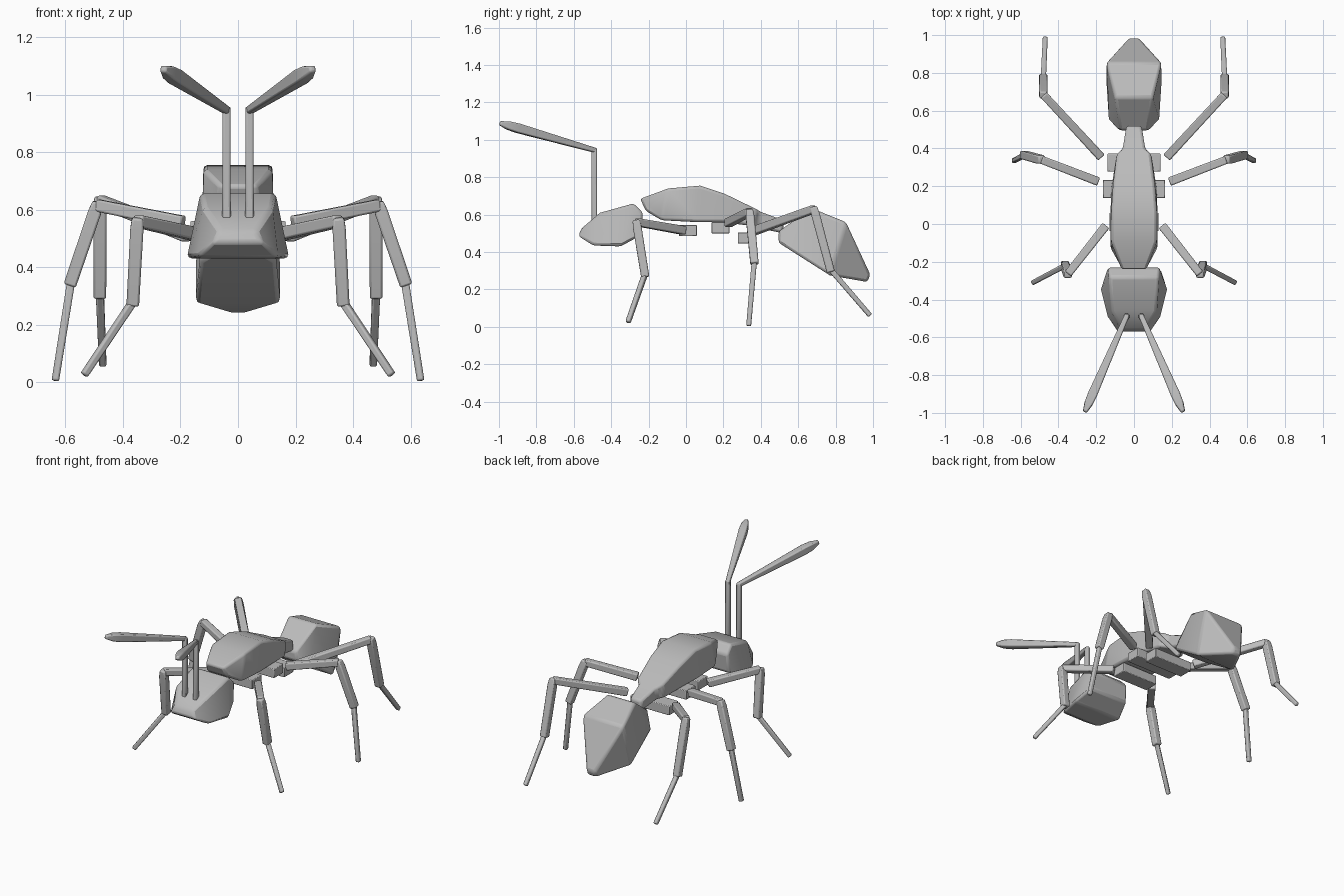
import bpy
import bmesh
import math
from mathutils import Vector

if "Cube" in bpy.data.objects:
    bpy.data.objects.remove(bpy.data.objects["Cube"], do_unlink=True)

grey = bpy.data.materials.new("plain grey")
grey.use_nodes = True
grey.diffuse_color = (0.5, 0.5, 0.5, 1)
grey.node_tree.nodes["Principled BSDF"].inputs["Base Color"].default_value = grey.diffuse_color


def loft(name, rings, bevel):
    """Skin four-sided rings into a closed, softly bevelled solid."""
    bm = bmesh.new()
    loops = [[bm.verts.new(p) for p in ring] for ring in rings]
    for a, b in zip(loops, loops[1:]):
        for i in range(4):
            j = (i + 1) % 4
            bm.faces.new((a[i], a[j], b[j], b[i]))
    bm.faces.new(loops[0])
    bm.faces.new(loops[-1])
    bmesh.ops.recalc_face_normals(bm, faces=bm.faces)
    mesh = bpy.data.meshes.new(name)
    bm.to_mesh(mesh)
    bm.free()
    mesh.materials.append(grey)
    obj = bpy.data.objects.new(name, mesh)
    bpy.context.collection.objects.link(obj)
    mod = obj.modifiers.new("soft edges", 'BEVEL')
    mod.width = bevel
    mod.segments = 2
    mod.limit_method = 'ANGLE'
    mod.angle_limit = math.radians(25)
    bpy.ops.object.select_all(action='DESELECT')
    obj.select_set(True)
    bpy.context.view_layer.objects.active = obj
    bpy.ops.object.shade_smooth_by_angle(angle=math.radians(30))
    return obj


def body(name, sections):
    """Each section is a top edge and a bottom edge: y, z, half width."""
    rings = []
    for (ty, tz, tw), (by, bz, bw) in sections:
        rings.append([(-tw, ty, tz), (tw, ty, tz), (bw, by, bz), (-bw, by, bz)])
    return loft(name, rings, 0.014)


def limb(name, start, end, profile):
    """Square bar along a line; the profile gives (fraction, half width)."""
    a, b = Vector(start), Vector(end)
    axis = (b - a).normalized()
    ref = Vector((0, 0, 1)) if abs(axis.z) < 0.8 else Vector((0, 1, 0))
    u = axis.cross(ref).normalized()
    v = axis.cross(u)
    rings = [[a.lerp(b, t) + r * (u * i + v * j)
              for i, j in ((-1, -1), (1, -1), (1, 1), (-1, 1))]
             for t, r in profile]
    return loft(name, rings, 0.007)


# Head, thorax with narrow waist, abdomen
body("head", [
    ((-0.23, 0.61, 0.14), (-0.24, 0.49, 0.14)),
    ((-0.28, 0.66, 0.13), (-0.35, 0.43, 0.178)),
    ((-0.46, 0.61, 0.12), (-0.495, 0.435, 0.14)),
    ((-0.56, 0.525, 0.06), (-0.575, 0.485, 0.09)),
])
body("thorax", [
    ((-0.245, 0.685, 0.065), (-0.215, 0.62, 0.07)),
    ((-0.095, 0.74, 0.12), (-0.13, 0.57, 0.125)),
    ((0.075, 0.755, 0.12), (0.06, 0.56, 0.125)),
    ((0.21, 0.71, 0.11), (0.19, 0.56, 0.12)),
    ((0.375, 0.63, 0.09), (0.35, 0.54, 0.095)),
    ((0.40, 0.615, 0.06), (0.38, 0.53, 0.06)),
    ((0.52, 0.57, 0.04), (0.52, 0.50, 0.04)),
])
body("abdomen", [
    ((0.495, 0.51, 0.075), (0.495, 0.45, 0.075)),
    ((0.67, 0.635, 0.10), (0.55, 0.415, 0.135)),
    ((0.855, 0.56, 0.147), (0.77, 0.275, 0.147)),
    ((0.985, 0.28, 0.03), (0.97, 0.24, 0.03)),
])

# Hip blocks across the underside: y, z, half length
for name, y, z, w in (("front_hip", 0.01, 0.515, 0.13),
                      ("middle_hip", 0.185, 0.53, 0.165),
                      ("rear_hip", 0.325, 0.475, 0.14)):
    loft(name, [[(x, y + i * 0.048, z + j * 0.03)
                 for i, j in ((-1, -1), (1, -1), (1, 1), (-1, 1))]
                for x in (-w, w)], 0.004)

# Legs: hip, knee, ankle, foot tip on the left side
LEGS = {
    "front": ((0.15, -0.01, 0.515), (0.35, -0.265, 0.56), (0.365, -0.22, 0.28), (0.535, -0.31, 0.025)),
    "middle": ((0.19, 0.225, 0.555), (0.49, 0.34, 0.615), (0.58, 0.365, 0.35), (0.635, 0.335, 0.005)),
    "rear": ((0.175, 0.355, 0.51), (0.48, 0.685, 0.63), (0.48, 0.77, 0.31), (0.47, 0.985, 0.06)),
}
for side, s in (("left", 1), ("right", -1)):
    def flip(p):
        return (p[0] * s, p[1], p[2])

    for pair, points in LEGS.items():
        hip, knee, ankle, tip = [flip(p) for p in points]
        tag = f"{side}_{pair}"
        limb(tag + "_upper_leg", hip, knee, ((0, 0.023), (1, 0.021)))
        limb(tag + "_lower_leg", knee, ankle, ((-0.04, 0.019), (0.1, 0.023), (1.05, 0.022)))
        limb(tag + "_foot", ankle, tip, ((0, 0.014), (1, 0.013)))

    # Antenna: upright stalk and a club-shaped outer part
    elbow = flip((0.04, -0.49, 0.945))
    limb(side + "_antenna_stalk", flip((0.04, -0.49, 0.55)), elbow, ((0, 0.015), (1.02, 0.014)))
    limb(side + "_antenna_club", elbow, flip((0.258, -0.99, 1.088)),
         ((-0.02, 0.013), (0.82, 0.025), (0.92, 0.022), (1.01, 0.011)))
